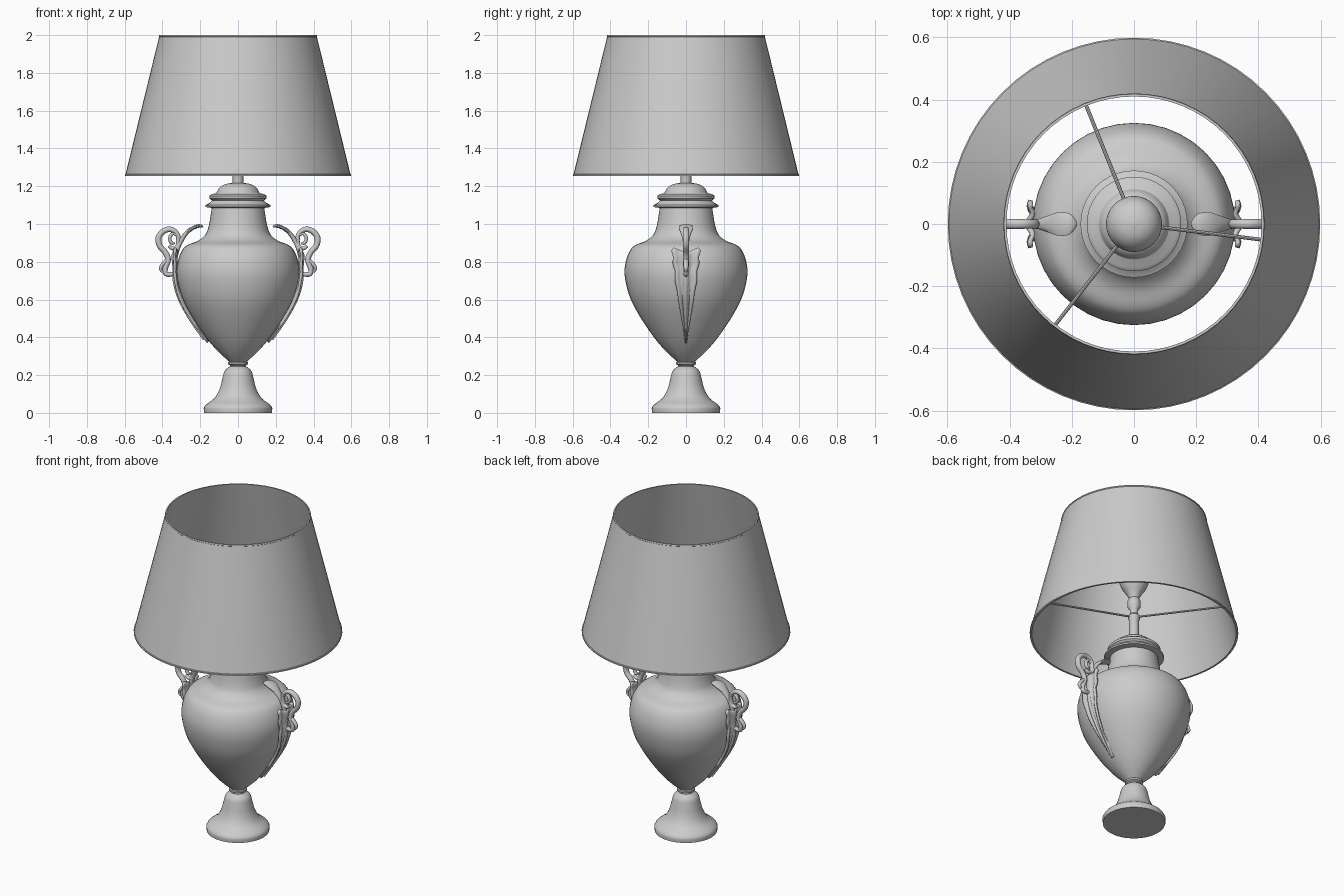
import bpy, bmesh, math
from mathutils import Vector

if "Cube" in bpy.data.objects:
    bpy.data.objects.remove(bpy.data.objects["Cube"])


def finish(name, bm, angle=35):
    bmesh.ops.remove_doubles(bm, verts=bm.verts, dist=1e-5)
    bmesh.ops.recalc_face_normals(bm, faces=bm.faces)
    me = bpy.data.meshes.new(name)
    bm.to_mesh(me)
    bm.free()
    ob = bpy.data.objects.new(name, me)
    bpy.context.collection.objects.link(ob)
    bpy.ops.object.select_all(action='DESELECT')
    ob.select_set(True)
    bpy.context.view_layer.objects.active = ob
    bpy.ops.object.shade_smooth_by_angle(angle=math.radians(angle))
    return ob


def skin(bm, rows, wrap=True):
    for a, b in zip(rows, rows[1:]):
        n = len(a)
        for i in range(n if wrap else n - 1):
            j = (i + 1) % n
            bm.faces.new((a[i], a[j], b[j], b[i]))


def smooth(pts, steps=4):
    """Catmull-Rom through tuples of any length."""
    p = [pts[0]] + list(pts) + [pts[-1]]
    out = []
    for k in range(1, len(p) - 2):
        for s in range(steps):
            t = s / steps
            out.append(tuple(0.5 * (2 * b + (c - a) * t + (2 * a - 5 * b + 4 * c - d) * t * t
                                    + (3 * b - a - 3 * c + d) * t ** 3)
                             for a, b, c, d in zip(*p[k - 1:k + 3])))
    return out + [tuple(pts[-1])]


def lathe(name, profile, sides=40, closed=False):
    bm = bmesh.new()
    rows = [[bm.verts.new((r * math.cos(2 * math.pi * i / sides), r * math.sin(2 * math.pi * i / sides), z))
             for i in range(sides)] for r, z in profile]
    skin(bm, rows + rows[:1] if closed else rows)
    return finish(name, bm)


def mirror(ob):
    m = ob.modifiers.new("mirror", 'MIRROR')
    m.use_axis[0] = True
    m.use_mirror_merge = False


def sweep(name, pts, sides=10):
    """Elliptic sweep in the xz plane: points are (x, z, half_thickness, half_width)."""
    path = smooth(pts)
    bm, rows = bmesh.new(), []
    for i, (x, z, th, w) in enumerate(path):
        a, b = path[max(i - 1, 0)], path[min(i + 1, len(path) - 1)]
        t = Vector((b[0] - a[0], b[1] - a[1])).normalized()
        ring = []
        for k in range(sides):
            c = 2 * math.pi * k / sides
            ring.append(bm.verts.new((x - t.y * th * math.cos(c), w * math.sin(c), z + t.x * th * math.cos(c))))
        rows.append(ring)
    skin(bm, rows)
    bm.faces.new(rows[0])
    bm.faces.new(rows[-1])
    mirror(finish(name, bm, 60))


# Pedestal foot
foot = [(0, 0), (.18, 0), (.18, .01)] + smooth(
    [(.182, .025), (.17, .043), (.125, .078), (.098, .125), (.083, .18), (.072, .22), (.052, .24)], 3)
lathe("pedestal_foot", foot + [(.043, .245), (.043, .252), (.053, .258), (.053, .268), (.042, .276), (0, .276)])

# Urn body
body = smooth([(.045, .27), (.1, .32), (.162, .39), (.238, .5), (.292, .6), (.319, .69), (.325, .76),
               (.314, .82), (.293, .865), (.265, .89), (.21, .912), (.172, .945), (.155, .99), (.146, 1.04),
               (.138, 1.09)])
lathe("urn_body", [(0, .27)] + body + [(0, 1.09)])

# Lid with stepped rim and dome
lid = [(0, 1.085), (.14, 1.085), (.172, 1.09), (.172, 1.1), (.148, 1.112), (.138, 1.125), (.15, 1.135),
       (.152, 1.148), (.14, 1.158), (.115, 1.163)]
lathe("urn_lid", lid + smooth([(.112, 1.166), (.1, 1.19), (.07, 1.21), (.028, 1.218)], 3) + [(0, 1.218)])

# Stem, socket and bulb
lathe("lamp_stem", [(0, 1.2), (.028, 1.2), (.028, 1.34), (.034, 1.35), (.034, 1.37), (.024, 1.38), (.024, 1.41),
                    (.037, 1.43), (.037, 1.47), (.028, 1.485), (0, 1.485)], 24)
lathe("bulb", smooth([(.026, 1.48), (.04, 1.51), (.072, 1.56), (.09, 1.62), (.078, 1.67), (.045, 1.7),
                      (0, 1.71)]), 32)

# Shade shell
lathe("shade", [(.599, 1.255), (.599, 1.263), (.595, 1.265), (.418, 1.99), (.42, 1.992), (.418, 2.0),
                (.41, 2.0), (.587, 1.255)], 64, closed=True)

# Three spokes carrying the shade
for n, deg in enumerate((112, -7, 232)):
    d = Vector((math.cos(math.radians(deg)), math.sin(math.radians(deg)), 0))
    a, b = d * .02 + Vector((0, 0, 1.36)), d * .586 + Vector((0, 0, 1.275))
    bm = bmesh.new()
    bmesh.ops.create_cone(bm, cap_ends=True, segments=8, radius1=.006, radius2=.006, depth=(b - a).length)
    ob = finish(f"shade_spoke_{n + 1}", bm)
    ob.location = (a + b) / 2
    ob.rotation_mode = 'QUATERNION'
    ob.rotation_quaternion = (b - a).to_track_quat('Z', 'Y')

# Handle: leaf-tipped strap, round loop, lower scroll
sweep("handle_strap", [(.185, .985, .005, .008), (.205, .99, .009, .034), (.24, .978, .01, .04),
                       (.275, .95, .011, .028), (.305, .905, .013, .017), (.325, .86, .014, .016),
                       (.335, .8, .012, .016)])
sweep("handle_loop", [(.365, .885, .009, .012), (.345, .87, .01, .013), (.32, .885, .011, .014),
                      (.318, .94, .012, .015), (.35, .97, .014, .016), (.39, .965, .015, .017),
                      (.42, .93, .016, .017), (.415, .885, .015, .017), (.385, .85, .015, .016),
                      (.37, .81, .015, .016), (.385, .765, .014, .015), (.38, .735, .013, .014),
                      (.345, .735, .012, .013)])
sweep("handle_curl", [(.32, .94, .009, .012), (.345, .95, .009, .012), (.362, .925, .009, .012),
                      (.352, .9, .009, .011), (.335, .9, .006, .008)])
sweep("handle_scroll", [(.375, .81, .01, .012), (.395, .79, .011, .014), (.41, .765, .009, .012),
                        (.4, .745, .006, .009)])


# Long acanthus leaf lying on the urn below each handle
def lookup(table, z):
    for (v0, z0), (v1, z1) in zip(table, table[1:]):
        if z0 <= z <= z1:
            return v0 + (v1 - v0) * (z - z0) / (z1 - z0)
    return table[-1][0]


widths = [(.003, .375), (.014, .45), (.028, .53), (.04, .6), (.046, .65), (.058, .7), (.056, .75),
          (.07, .79), (.066, .83), (.078, .86), (.06, .88)]
bm, rows = bmesh.new(), []
for i in range(29):
    z = .375 + .5 * i / 28
    w, r = lookup(widths, z), lookup(body, z)
    row = []
    for k in range(-6, 7):
        u = k / 6
        y = u * w
        flare = .04 * max(0, (z - .76) / .115) ** 1.5
        lift = .008 + .012 * math.cos(u * math.pi * 2.2) * min(1, w / .04) * .6 + flare
        droop = .03 * (1 - abs(u)) * max(0, (z - .8) / .08)
        row.append(bm.verts.new((math.sqrt(r * r - y * y) + lift, y, z - droop)))
    rows.append(row)
skin(bm, rows, wrap=False)
leaf = finish("handle_leaf", bm, 60)
s = leaf.modifiers.new("thickness", 'SOLIDIFY')
s.thickness = .014
s.offset = 0
mirror(leaf)
# Raised rib down the leaf
sweep("leaf_rib", [(lookup(body, z) + .016, z, .009, w) for w, z in
                   ((.004, .39), (.008, .5), (.011, .6), (.013, .7), (.015, .8))])
